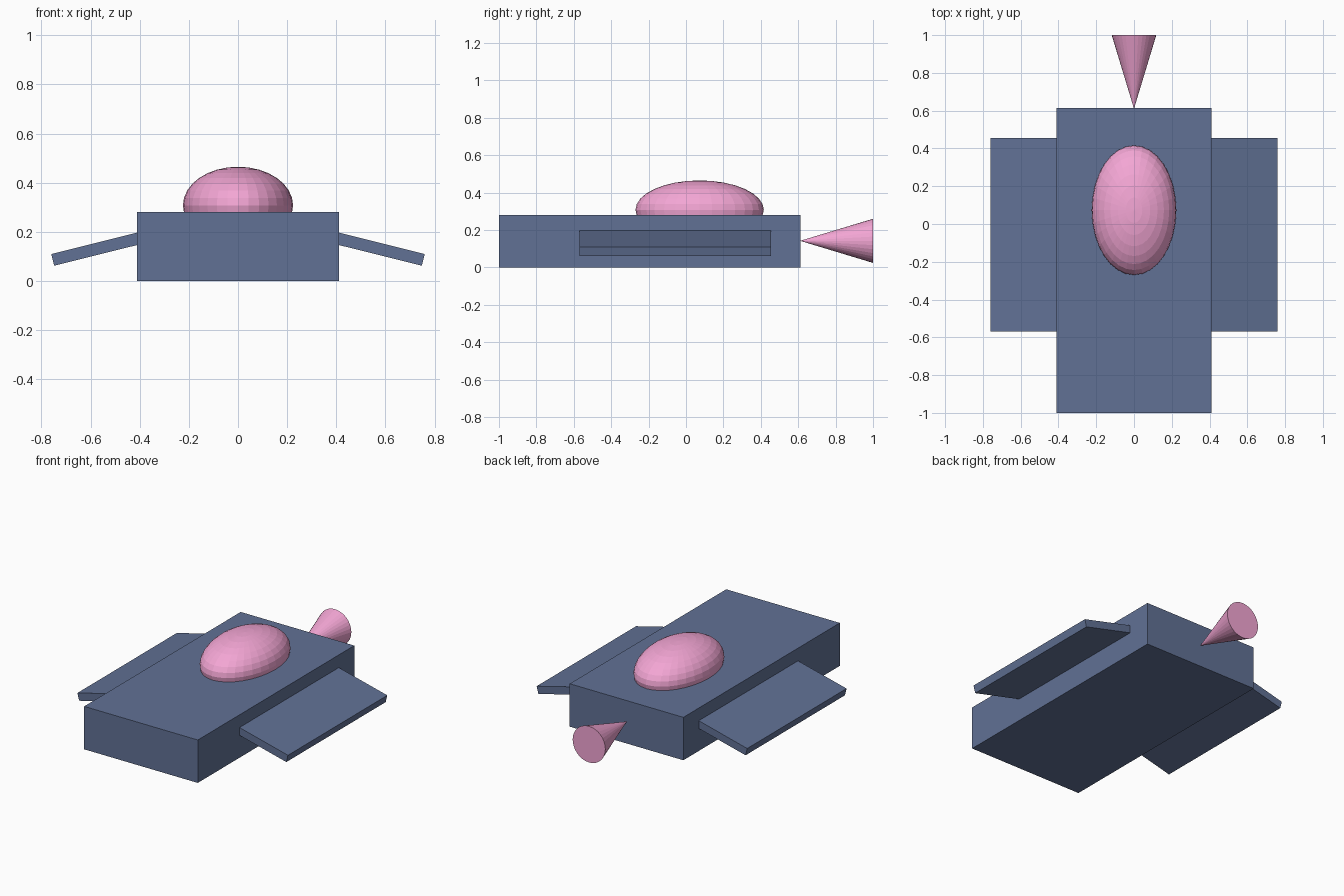
import bpy
from math import radians, cos, sin
from mathutils import Vector

if "Cube" in bpy.data.objects:
    bpy.data.objects.remove(bpy.data.objects["Cube"])


def material(name, rgb):
    m = bpy.data.materials.new(name)
    m.diffuse_color = (*rgb, 1)
    m.use_nodes = True
    m.node_tree.nodes["Principled BSDF"].inputs["Base Color"].default_value = m.diffuse_color
    return m


BLUE = material("slate_blue", (0.12, 0.165, 0.30))
PINK = material("pink", (0.90, 0.38, 0.66))


def finish(name, mat):
    ob = bpy.context.object
    ob.name = name
    ob.data.materials.append(mat)
    return ob


def box(name, size, loc, tilt=0):
    bpy.ops.mesh.primitive_cube_add(size=1, location=loc, rotation=(0, tilt, 0))
    ob = finish(name, BLUE)
    ob.scale = size
    return ob


# Main hull
box("hull", (0.82, 1.613, 0.28), (0, -0.1935, 0.14))

# Drooping side wings, their roots sunk into the hull
tilt, wing_width = radians(14), 0.41
for side, label in ((-1, "left"), (1, "right")):
    tip = Vector((side * 0.754, -0.058, 0.086))
    inward = Vector((-side * cos(tilt), 0, sin(tilt)))
    box(f"{label}_wing", (wing_width, 1.024, 0.049),
        tip + inward * wing_width / 2, side * tilt)

# Faceted canopy dome
bpy.ops.mesh.primitive_uv_sphere_add(segments=32, ring_count=16, radius=1,
                                     location=(0, 0.073, 0.308))
finish("canopy", PINK).scale = (0.224, 0.343, 0.157)

# Rear cone, tip touching the hull, wide end facing back
bpy.ops.mesh.primitive_cone_add(vertices=32, radius1=0.118, radius2=0, depth=0.39,
                                location=(0, 0.805, 0.142),
                                rotation=(radians(90), 0, 0))
finish("thruster_cone", PINK)
